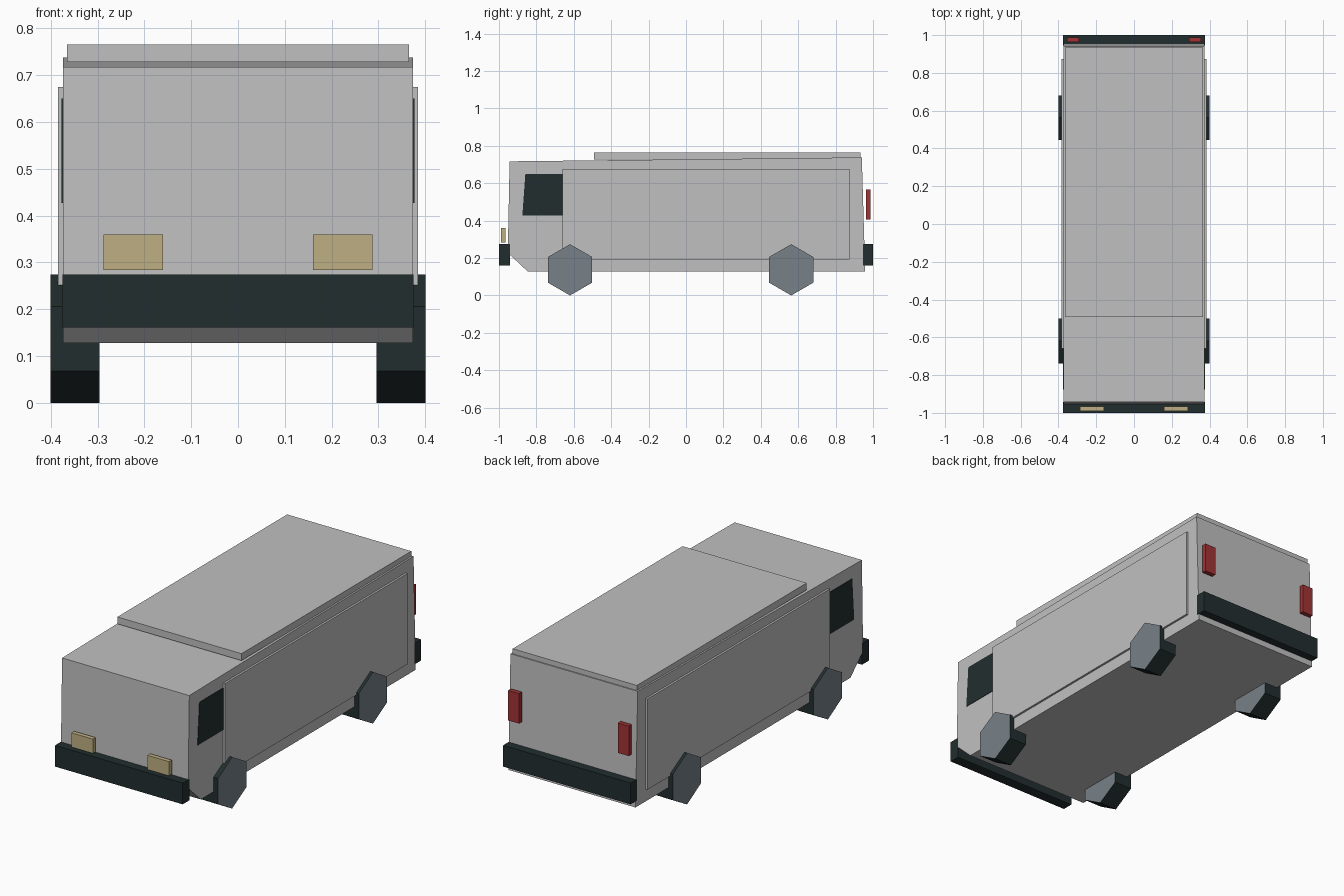
import bpy
import math

cube = bpy.data.objects.get("Cube")
if cube:
    bpy.data.objects.remove(cube, do_unlink=True)


def make_material(name, rgb):
    mat = bpy.data.materials.new(name)
    mat.use_nodes = True
    color = (*rgb, 1.0)
    mat.diffuse_color = color
    bsdf = next(n for n in mat.node_tree.nodes if n.type == 'BSDF_PRINCIPLED')
    bsdf.inputs["Base Color"].default_value = color
    return mat


PAINT = make_material("light grey paint", (0.53, 0.53, 0.53))
DARK = make_material("dark rubber and glass", (0.016, 0.027, 0.028))
HUB = make_material("blue grey hub", (0.185, 0.22, 0.25))
LAMP = make_material("tan headlight", (0.52, 0.43, 0.225))
RED = make_material("red tail light", (0.36, 0.033, 0.035))


def prism(name, profile, x0, x1, mat):
    """Extrude a side profile of (y, z) points from x0 to x1."""
    n = len(profile)
    verts = [(x, y, z) for x in (x0, x1) for y, z in profile]
    faces = [tuple(range(n))[::-1], tuple(range(n, 2 * n))]
    faces += [(i, (i + 1) % n, n + (i + 1) % n, n + i) for i in range(n)]
    mesh = bpy.data.meshes.new(name)
    mesh.from_pydata(verts, [], faces)
    mesh.materials.append(mat)
    obj = bpy.data.objects.new(name, mesh)
    bpy.context.collection.objects.link(obj)
    return obj


def box(name, x, y, z, mat):
    profile = [(y[0], z[0]), (y[1], z[0]), (y[1], z[1]), (y[0], z[1])]
    return prism(name, profile, x[0], x[1], mat)


HALF = 0.374

# Body shell and raised roof
body = [(-0.846, 0.128), (0.958, 0.128), (0.94, 0.738), (-0.943, 0.717), (-0.953, 0.228)]
prism("body", body, -HALF, HALF, PAINT)
box("raised_roof", (-0.365, 0.365), (-0.492, 0.934), (0.728, 0.765), PAINT)

# Bumpers
box("front_bumper", (-0.375, 0.375), (-1.0, -0.942), (0.161, 0.274), DARK)
box("rear_bumper", (-0.375, 0.375), (0.946, 1.0), (0.161, 0.274), DARK)

window = [(-0.875, 0.427), (-0.659, 0.427), (-0.659, 0.65), (-0.859, 0.65)]

for side, s in (("left", 1), ("right", -1)):
    def span(a, b):
        return tuple(sorted((s * a, s * b)))

    # Side panel and cab window
    box(side + "_side_panel", span(0.36, 0.385), (-0.659, 0.873), (0.193, 0.675), PAINT)
    prism(side + "_cab_window", window, *span(0.37, 0.3765), DARK)

    # Lights
    box(side + "_headlight", span(0.16, 0.287), (-0.989, -0.966), (0.284, 0.36), LAMP)
    box(side + "_tail_light", span(0.29, 0.355), (0.963, 0.987), (0.407, 0.566), RED)

    # Six-sided wheels with grey end faces
    for end, y in (("front", -0.62), ("rear", 0.5625)):
        r = 0.137
        ring = [(y + r * math.sin(-k * math.pi / 3), r + r * math.cos(k * math.pi / 3))
                for k in range(6)]
        wheel = prism(f"{end}_{side}_wheel", ring, *span(0.296, 0.4), DARK)
        wheel.data.materials.append(HUB)
        for face in wheel.data.polygons:
            if abs(face.normal.x) > 0.9:
                face.material_index = 1
